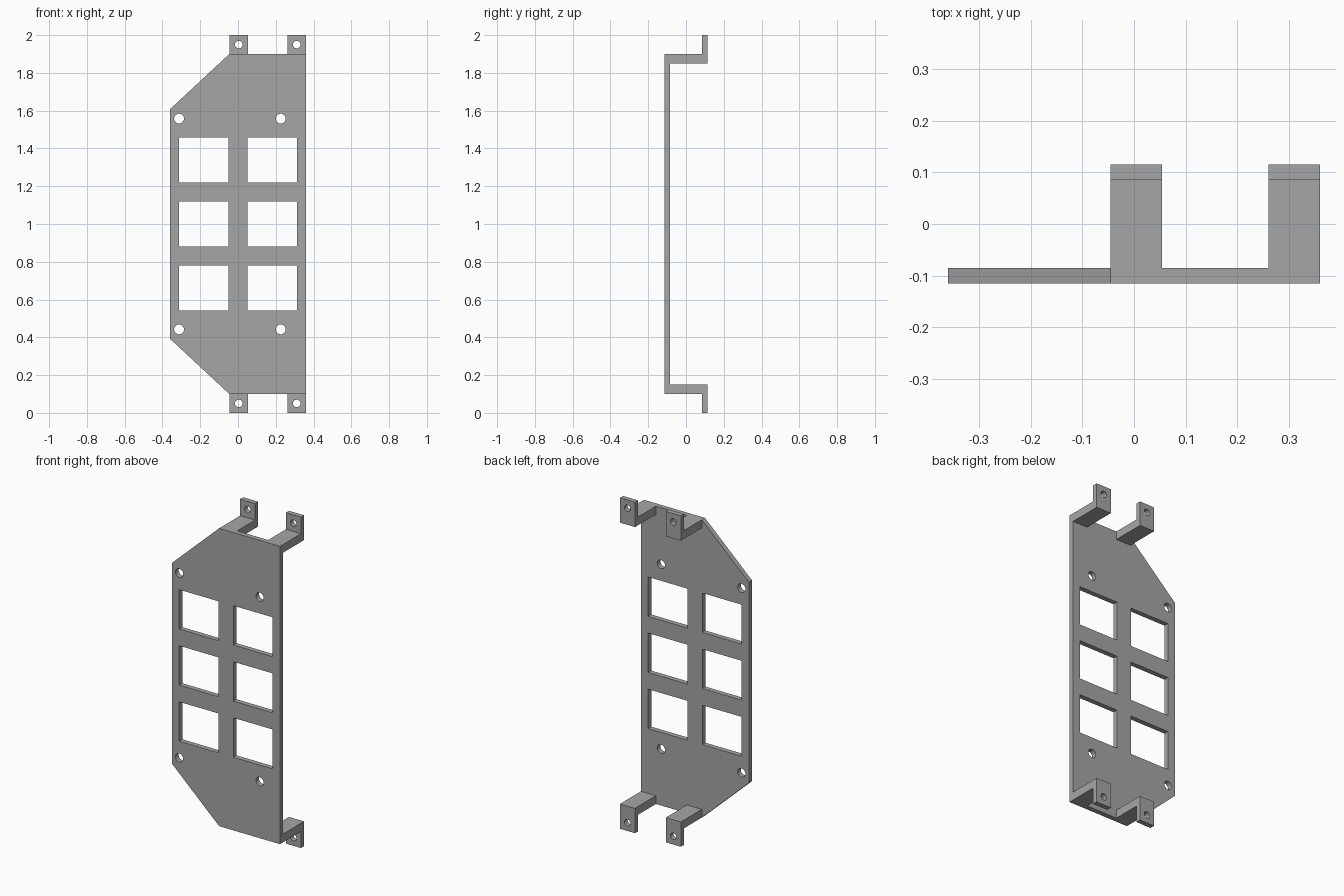
import bpy, bmesh, math
from mathutils import Vector

if "Cube" in bpy.data.objects:
    bpy.data.objects.remove(bpy.data.objects["Cube"], do_unlink=True)

FRONT, BACK, THICK = -0.115, 0.115, 0.03
HALF_W, MID = 0.361, 1.0
TAB_W = 0.1
TAB_X = (0.004, HALF_W - TAB_W / 2)

metal = bpy.data.materials.new("grey metal")
metal.use_nodes = True
metal.diffuse_color = (0.38, 0.38, 0.38, 1)
metal.node_tree.nodes["Principled BSDF"].inputs["Base Color"].default_value = metal.diffuse_color


def add_prism(bm, points, sweep):
    """Extrude a closed outline along a vector."""
    face = bm.faces.new([bm.verts.new(p) for p in points])
    moved = bmesh.ops.extrude_face_region(bm, geom=[face], use_keep_orig=True)["geom"]
    verts = [v for v in moved if isinstance(v, bmesh.types.BMVert)]
    bmesh.ops.translate(bm, verts=verts, vec=Vector(sweep))


def rect(cx, cz, w, h):
    return [(cx + sx * w / 2, cz + sz * h / 2)
            for sx, sz in ((-1, -1), (1, -1), (1, 1), (-1, 1))]


def circle(cx, cz, r, n=32):
    return [(cx + r * math.cos(2 * math.pi * i / n),
             cz + r * math.sin(2 * math.pi * i / n)) for i in range(n)]


def make_object(name, prisms):
    bm = bmesh.new()
    for points, sweep in prisms:
        add_prism(bm, points, sweep)
    bmesh.ops.recalc_face_normals(bm, faces=bm.faces)
    mesh = bpy.data.meshes.new(name)
    bm.to_mesh(mesh)
    bm.free()
    mesh.materials.append(metal)
    obj = bpy.data.objects.new(name, mesh)
    bpy.context.collection.objects.link(obj)
    return obj


def cut(obj, outlines):
    """Punch front-to-back openings through an object."""
    cutter = make_object(obj.name + "_cutter", [
        ([(x, FRONT - 0.1, z) for x, z in line], (0, BACK - FRONT + 0.2, 0))
        for line in outlines])
    cutter.hide_render = True
    mod = obj.modifiers.new("openings", "BOOLEAN")
    mod.operation, mod.solver, mod.object = "DIFFERENCE", "EXACT", cutter
    bpy.context.view_layer.objects.active = obj
    bpy.ops.object.modifier_apply(modifier=mod.name)
    bpy.data.objects.remove(cutter, do_unlink=True)


# Face plate with two clipped corners
corner_x = TAB_X[0] - TAB_W / 2
outline = [(HALF_W, 0.1), (HALF_W, 1.9), (corner_x, 1.9),
           (-HALF_W, 1.607), (-HALF_W, 0.393), (corner_x, 0.1)]
plate = make_object("face_plate", [([(x, FRONT, z) for x, z in outline], (0, THICK, 0))])

# Six windows and four mounting holes
windows = [rect(x, MID + row * 0.339, 0.263, 0.238)
           for x in (-0.181, 0.181) for row in (-1, 0, 1)]
holes = [circle(x, MID + s * 0.558, 0.026) for x in (-0.312, 0.226) for s in (-1, 1)]
cut(plate, windows + holes)

# Bent brackets: an arm going back, then a drilled tab going outward
arm_start, tab_front = FRONT + THICK, BACK - THICK
bend = [(arm_start, 0.85), (BACK, 0.85), (BACK, 1.0),
        (tab_front, 1.0), (tab_front, 0.9), (arm_start, 0.9)]
for side, x in zip(("right", "left"), TAB_X):
    for level, s in (("upper", 1), ("lower", -1)):
        points = [(x - TAB_W / 2, y, MID + s * h) for y, h in bend]
        bracket = make_object(f"{level}_{side}_bracket", [(points, (TAB_W, 0, 0))])
        cut(bracket, [circle(x, MID + s * 0.95, 0.02)])
